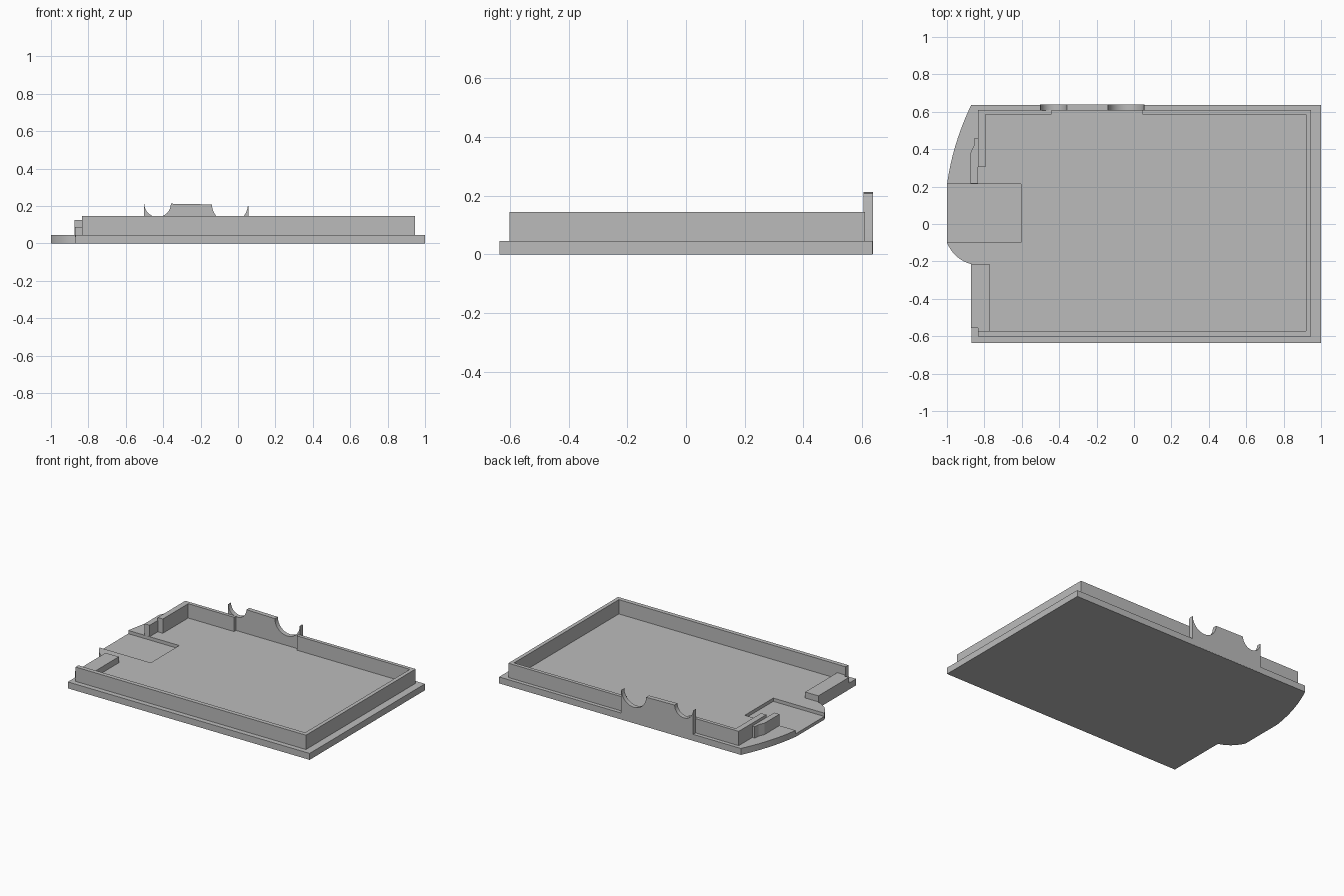
import bpy, bmesh, math
from mathutils import Vector

cube = bpy.data.objects.get("Cube")
if cube:
    bpy.data.objects.remove(cube, do_unlink=True)

grey = bpy.data.materials.new("plain grey")
grey.use_nodes = True
grey.diffuse_color = (0.5, 0.5, 0.5, 1)
grey.node_tree.nodes["Principled BSDF"].inputs["Base Color"].default_value = (0.5, 0.5, 0.5, 1)


def prism(name, points, low, high, axis="z"):
    """Extrude an outline along z, or an x-z outline along y."""
    bm = bmesh.new()
    place = (lambda a, b: (a, b, low)) if axis == "z" else (lambda a, b: (a, low, b))
    face = bm.faces.new([bm.verts.new(place(a, b)) for a, b in points])
    grown = bmesh.ops.extrude_face_region(bm, geom=[face])["geom"]
    step = Vector((0, 0, high - low)) if axis == "z" else Vector((0, high - low, 0))
    bmesh.ops.translate(bm, vec=step, verts=[v for v in grown if isinstance(v, bmesh.types.BMVert)])
    bmesh.ops.recalc_face_normals(bm, faces=bm.faces)
    mesh = bpy.data.meshes.new(name)
    bm.to_mesh(mesh)
    bm.free()
    mesh.materials.append(grey)
    obj = bpy.data.objects.new(name, mesh)
    bpy.context.collection.objects.link(obj)
    return obj


def box(name, x0, x1, y0, y1, z0, z1):
    return prism(name, [(x0, y0), (x1, y0), (x1, y1), (x0, y1)], z0, z1)


def bend(a, c, b, n=14):
    """Curved edge from a to b pulled toward c."""
    a, c, b = Vector(a), Vector(c), Vector(b)
    return [tuple(a * (1 - t) ** 2 + c * 2 * t * (1 - t) + b * t * t)
            for t in [i / n for i in range(n + 1)]]


def dip(x, z, r, n=20):
    """Half-round notch, left to right."""
    return [(x - r * math.cos(math.pi * i / n), z - r * math.sin(math.pi * i / n))
            for i in range(n + 1)]


def smooth(obj):
    bpy.ops.object.select_all(action="DESELECT")
    obj.select_set(True)
    bpy.context.view_layer.objects.active = obj
    bpy.ops.object.shade_smooth_by_angle(angle=math.radians(30))


TOP = 0.045     # plate surface
SINK = 0.035    # parts start just inside the plate
RIM = 0.145     # wall height

# Base plate with a curved lobe on one end
outline = [(-0.87, -0.637), (1, -0.637), (1, 0.637)]
outline += bend((-0.87, 0.637), (-0.97, 0.43), (-1, 0.21))
outline += bend((-1, -0.10), (-0.96, -0.19), (-0.87, -0.215))
plate = prism("base_plate", outline, 0, TOP)

# Shallow open-ended recess in the plate
cutter = box("recess_cutter", -1.1, -0.605, -0.10, 0.215, 0.022, 0.1)
cutter.hide_render = True
cut = plate.modifiers.new("recess", "BOOLEAN")
cut.object = cutter
cut.operation = "DIFFERENCE"
cut.solver = "EXACT"
bpy.context.view_layer.objects.active = plate
bpy.ops.object.modifier_apply(modifier=cut.name)
bpy.data.objects.remove(cutter, do_unlink=True)
smooth(plate)

# Rim wall, open on the lobe end and behind the notched tab
prism("rim_wall_main", [(-0.835, -0.602), (0.947, -0.602), (0.947, 0.61), (0.045, 0.61),
                        (0.045, 0.585), (0.92, 0.585), (0.92, -0.572), (-0.77, -0.572),
                        (-0.77, -0.571), (-0.835, -0.571)], SINK, RIM)
prism("rim_wall_corner", [(-0.835, 0.305), (-0.795, 0.305), (-0.795, 0.585), (-0.44, 0.585),
                          (-0.44, 0.61), (-0.835, 0.61)], SINK, RIM)

# Tall tab with two half-round notches
profile = [(-0.502, 0.001), (-0.502, 0.2)]
profile += dip(-0.43, 0.212, 0.071)
profile += dip(-0.043, 0.208, 0.096)
profile += [(0.055, 0.2), (0.055, 0.001)]
tab = prism("notched_tab", profile, 0.606, 0.638, axis="y")
smooth(tab)

# Low block beside the recess
prism("low_block", [(-0.872, -0.555), (-0.835, -0.555), (-0.835, -0.575), (-0.77, -0.575),
                    (-0.77, -0.217), (-0.872, -0.217)], SINK, 0.087)

# Tapered post beside the corner wall
prism("tapered_post", [(-0.834, 0.216), (-0.834, 0.46), (-0.853, 0.46), (-0.856, 0.42),
                       (-0.874, 0.38), (-0.874, 0.216)], SINK, 0.125)
